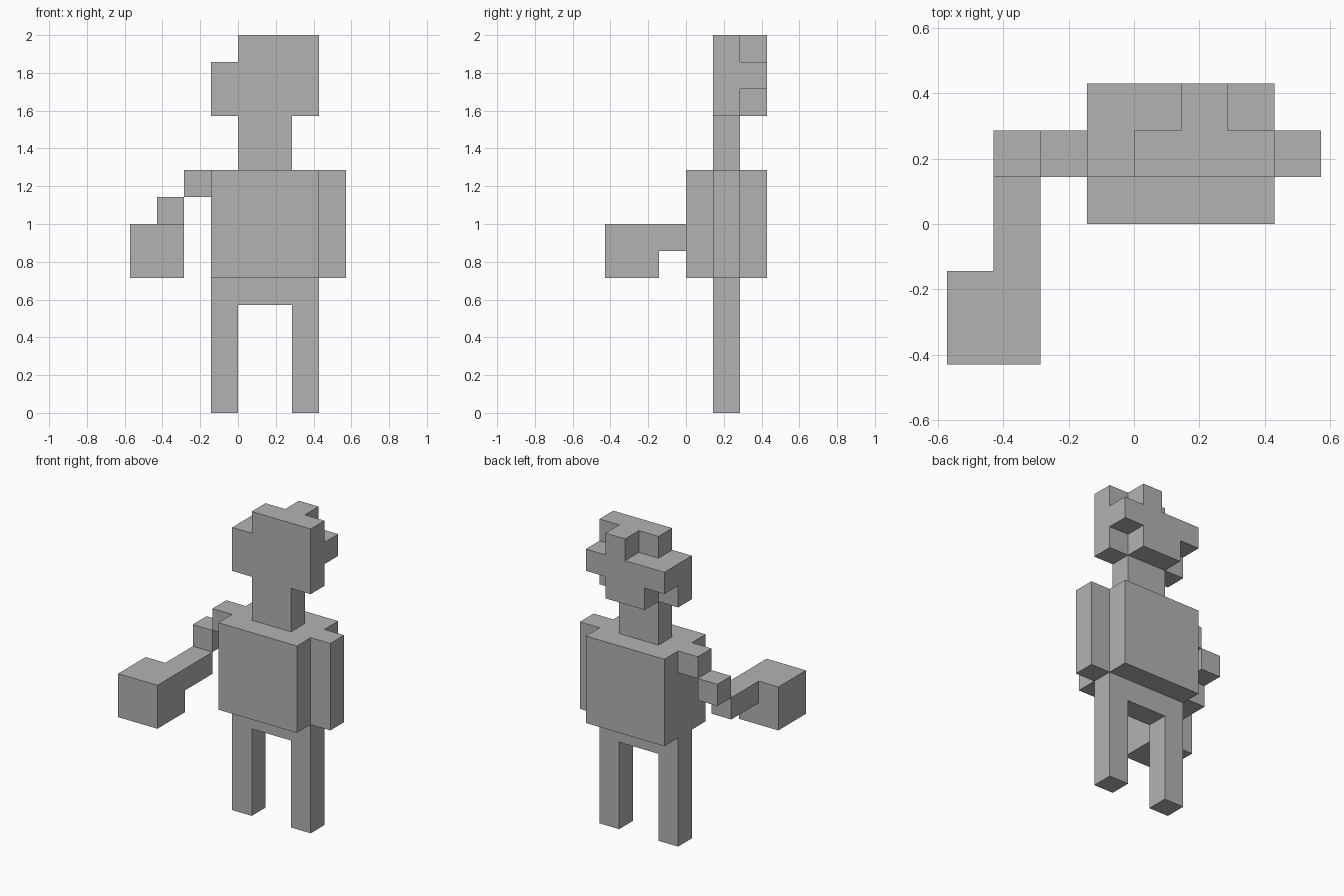
import bpy
import bmesh
from mathutils import Vector

default_cube = bpy.data.objects.get("Cube")
if default_cube:
    bpy.data.objects.remove(default_cube, do_unlink=True)

UNIT = 1 / 7  # edge of one block

# Single plain colour
grey = bpy.data.materials.new("plain_grey")
grey.use_nodes = True
colour = (0.45, 0.45, 0.45, 1)
grey.diffuse_color = colour
grey.node_tree.nodes["Principled BSDF"].inputs["Base Color"].default_value = colour


def slab(name, outline, front, back):
    """Extrude an (x, z) outline from front to back, all in block units."""
    bm = bmesh.new()
    face = bm.faces.new([bm.verts.new(Vector((x, front, z)) * UNIT) for x, z in outline])
    result = bmesh.ops.extrude_face_region(bm, geom=[face], use_keep_orig=True)
    moved = [v for v in result["geom"] if isinstance(v, bmesh.types.BMVert)]
    bmesh.ops.translate(bm, verts=moved, vec=(0, (back - front) * UNIT, 0))
    bmesh.ops.recalc_face_normals(bm, faces=bm.faces)
    mesh = bpy.data.meshes.new(name)
    bm.to_mesh(mesh)
    bm.free()
    mesh.materials.append(grey)
    obj = bpy.data.objects.new(name, mesh)
    bpy.context.collection.objects.link(obj)
    return obj


def block(name, xs, ys, zs):
    (left, right), (low, high) = xs, zs
    return slab(name, [(left, low), (right, low), (right, high), (left, high)], *ys)


# Legs and hips share one arch-shaped outline
slab("legs_and_hips", [(-1, 0), (0, 0), (0, 4), (2, 4), (2, 0), (3, 0), (3, 5), (-1, 5)], 1, 2)

# Torso and neck
block("torso", (-1, 3), (0, 3), (5, 9))
block("neck", (0, 2), (1, 2), (9, 11))

# Hanging left arm
block("left_arm", (3, 4), (1, 2), (5, 9))

# Stepped right arm reaching forward
block("right_shoulder", (-2, -1), (1, 2), (8, 9))
block("right_elbow", (-3, -2), (1, 2), (7, 8))
block("right_forearm", (-3, -2), (-1, 1), (6, 7))
block("right_fist", (-4, -2), (-3, -1), (5, 7))

# Head: front layer and notched back layer
slab("head_front", [(-1, 11), (3, 11), (3, 14), (0, 14), (0, 13), (-1, 13)], 1, 2)
slab("head_back", [(0, 11), (2, 11), (2, 12), (3, 12), (3, 13), (2, 13), (2, 14),
                   (1, 14), (1, 13), (-1, 13), (-1, 12), (0, 12)], 2, 3)
